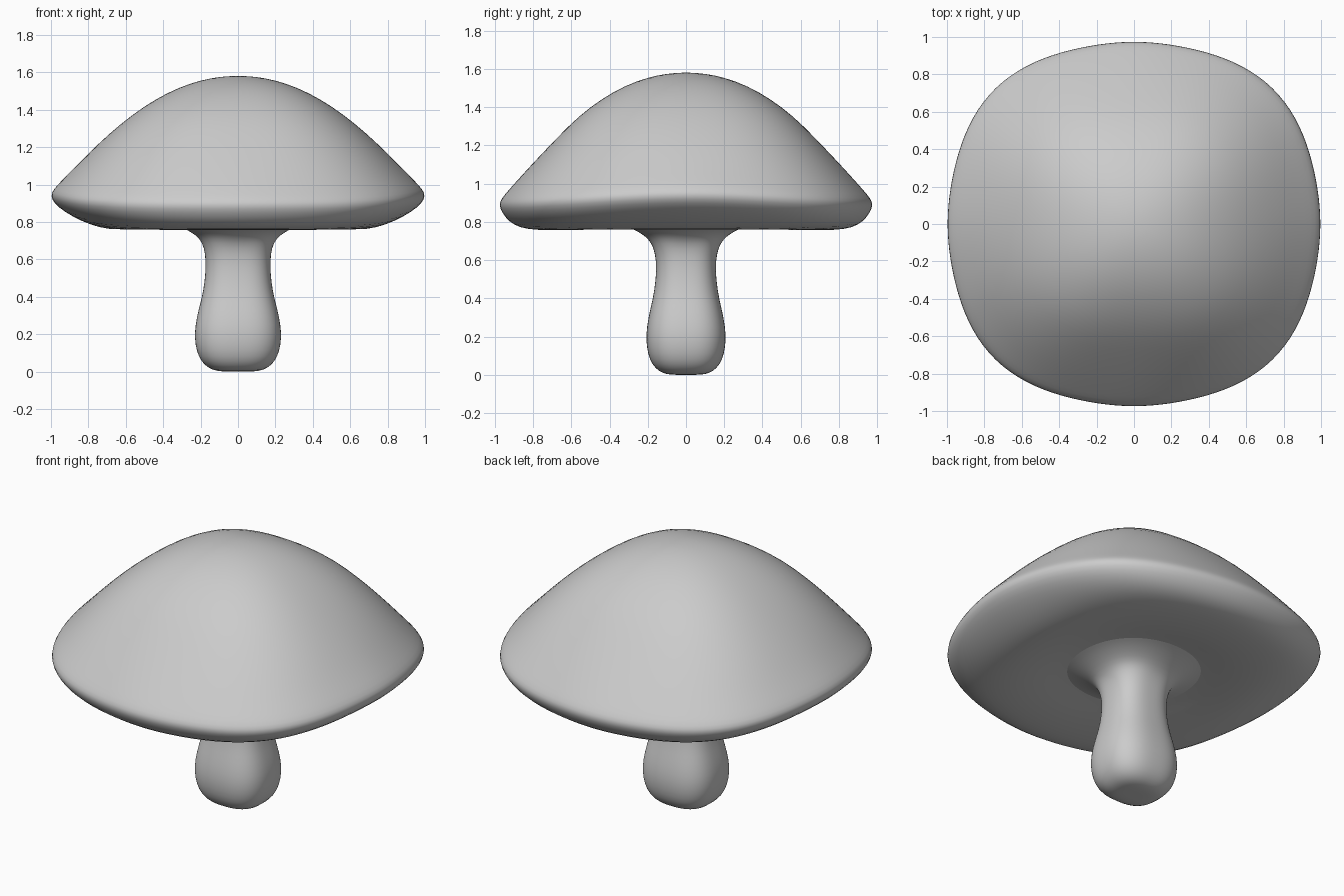
import bpy, bmesh, math

SEG = 64


def section(rx, ry, zx, zy, bump, power):
    """Oval ring with bulging corners; height blends from zx on x to zy on y."""
    pts = []
    for i in range(SEG):
        a = 2 * math.pi * i / SEG
        c, s = math.cos(a), math.sin(a)
        k = 1 + bump * abs(2 * c * s) ** power
        pts.append((rx * c * k, ry * s * k, zy + (zx - zy) * c ** 4))
    return pts


def loft(name, rings, tip_z):
    """Skin rings in order, closing the first one with a tip."""
    bm = bmesh.new()
    loops = [[bm.verts.new(p) for p in section(*r)] for r in rings]
    for a, b in zip(loops, loops[1:]):
        for i in range(SEG):
            j = (i + 1) % SEG
            bm.faces.new((a[i], a[j], b[j], b[i]))
    tip = bm.verts.new((0, 0, tip_z))
    for i in range(SEG):
        bm.faces.new((tip, loops[0][i], loops[0][(i + 1) % SEG]))
    bmesh.ops.recalc_face_normals(bm, faces=bm.faces)
    mesh = bpy.data.meshes.new(name)
    bm.to_mesh(mesh)
    bm.free()
    for p in mesh.polygons:
        p.use_smooth = True
    ob = bpy.data.objects.new(name, mesh)
    bpy.context.collection.objects.link(ob)
    mod = ob.modifiers.new("smooth", 'SUBSURF')
    mod.levels = mod.render_levels = 1
    return ob


# Cap: dome, rolled rim, underside rising gently to the stem flare
loft("cap", [
    (.10, .10, 1.576, 1.576, .02, 2),
    (.20, .20, 1.558, 1.556, .04, 2),
    (.32, .32, 1.518, 1.513, .06, 2),
    (.44, .44, 1.457, 1.445, .075, 2),
    (.56, .56, 1.378, 1.355, .085, 2),
    (.68, .67, 1.28, 1.245, .08, 2),
    (.79, .775, 1.177, 1.135, .07, 2.2),
    (.88, .865, 1.085, 1.038, .06, 2.5),
    (.95, .93, 1.015, .965, .055, 2.8),
    (.99, .967, .972, .922, .053, 3),
    (1.003, .98, .94, .89, .053, 3),
    (.985, .965, .90, .85, .053, 3),
    (.93, .93, .855, .803, .053, 3),
    (.84, .87, .805, .768, .05, 3),
    (.74, .78, .768, .757, .04, 3),
    (.64, .66, .757, .757, .03, 3),
    (.52, .52, .77, .77, .02, 3),
    (.42, .42, .788, .788, .01, 3),
    (.36, .36, .795, .795, 0, 3),
], 1.582)

# Stem: bulbous foot, narrow waist, flared top
profile = [(.06, .0), (.11, .002), (.155, .016), (.197, .053), (.222, .11),
           (.232, .18), (.228, .25), (.211, .33), (.192, .40), (.178, .48),
           (.172, .56), (.175, .63), (.19, .69), (.225, .73), (.28, .762),
           (.33, .784), (.37, .796)]
loft("stem", [(r, r * (.9 + .5 * max(0, z - .6)), z, z,
               .09 if z < .7 else .03, 2) for r, z in profile], 0.0)
